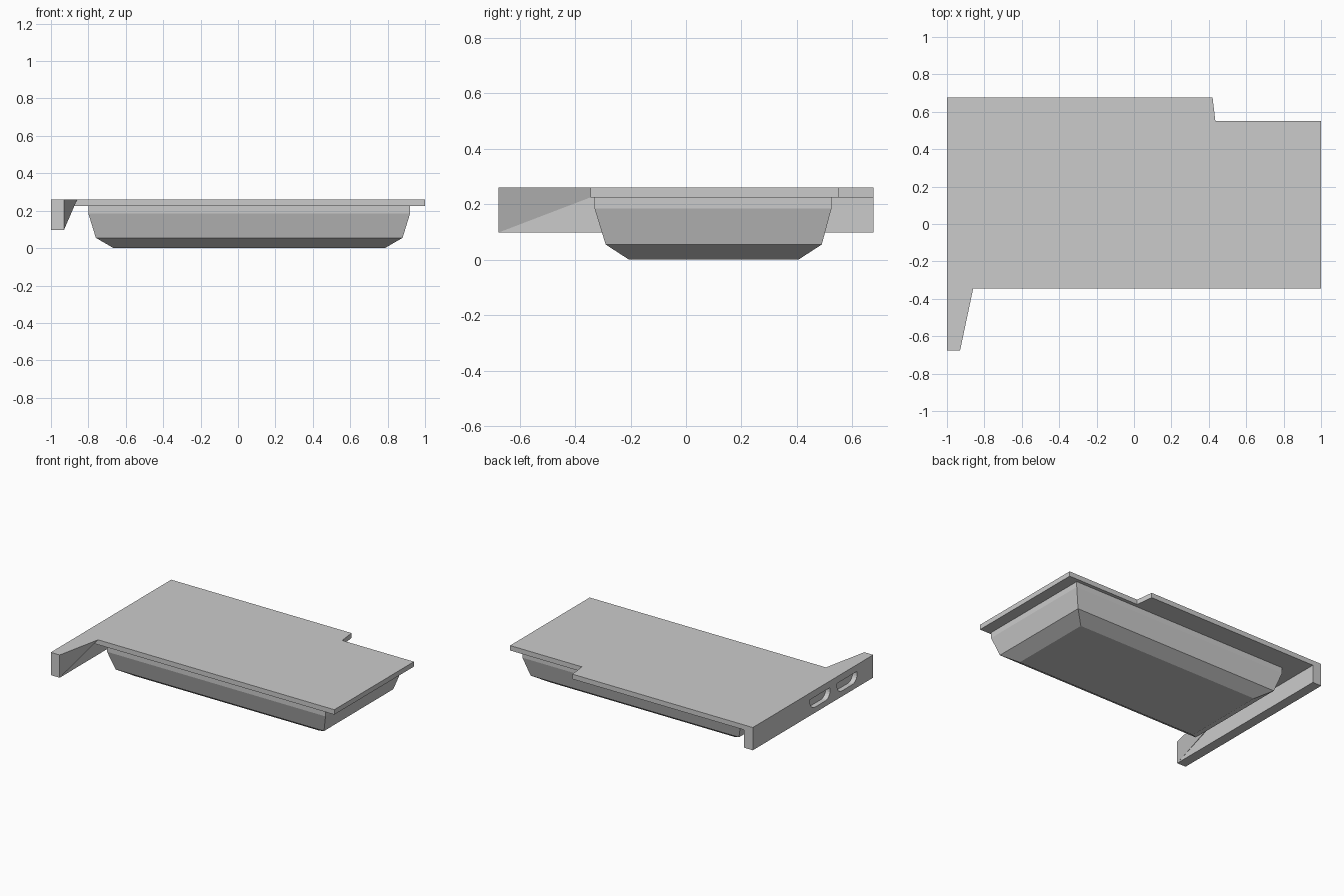
import bpy, bmesh, math

if "Cube" in bpy.data.objects:
    bpy.data.objects.remove(bpy.data.objects["Cube"])


def loft(name, rings, cap_first=True, cap_last=True):
    """Skin equal-length closed rings of points into one mesh object."""
    bm = bmesh.new()
    vs = [[bm.verts.new(p) for p in ring] for ring in rings]
    n = len(rings[0])
    for a, b in zip(vs, vs[1:]):
        for i in range(n):
            j = (i + 1) % n
            bm.faces.new((a[i], a[j], b[j], b[i]))
    if cap_first:
        bm.faces.new(vs[0][::-1])
    if cap_last:
        bm.faces.new(vs[-1])
    bmesh.ops.recalc_face_normals(bm, faces=bm.faces)
    mesh = bpy.data.meshes.new(name)
    bm.to_mesh(mesh)
    bm.free()
    ob = bpy.data.objects.new(name, mesh)
    bpy.context.collection.objects.link(ob)
    return ob


def rect(x0, x1, y0, y1, z):
    return [(x0, y0, z), (x1, y0, z), (x1, y1, z), (x0, y1, z)]


TOP, UNDER, LOW, INNER = 0.26, 0.225, 0.098, -0.93

# Cover plate with the stepped back edge
back = [(1, -0.345), (1, 0.55), (0.435, 0.55), (0.42, 0.677), (INNER, 0.677)]
upper = [(INNER, -0.345), (-0.86, -0.345)] + back
lower = [(INNER, -0.345), (-0.925, -0.345)] + back
loft("cover_plate", [[(x, y, UNDER) for x, y in lower],
                     [(x, y, TOP) for x, y in upper]])

# Tapered bracket joining the plate to the end of the flange
tip = (INNER, -0.677)
loft("bracket", [[(*tip, LOW), (-0.925, -0.345, UNDER), (INNER, -0.345, UNDER)],
                 [(*tip, TOP), (-0.86, -0.345, TOP), (INNER, -0.345, TOP)]])

# Tub below the plate, from the floor up to the straight rim
loft("tub", [rect(-0.665, 0.785, -0.205, 0.405, 0.0),
             rect(-0.76, 0.88, -0.29, 0.49, 0.055),
             rect(-0.80, 0.92, -0.33, 0.525, 0.185),
             rect(-0.80, 0.92, -0.33, 0.525, UNDER)], cap_last=False)

# End flange
flange = loft("end_flange", [rect(-1, INNER, -0.677, 0.677, LOW),
                             rect(-1, INNER, -0.677, 0.677, TOP)])

# Two socket recesses with rounded lower corners
for k, yc in enumerate((-0.08, -0.383)):
    half, top, bottom, r = 0.113, 0.212, 0.138, 0.055
    prof = [(yc + half, top), (yc - half, top)]
    for side, start in ((-1, math.pi), (1, 1.5 * math.pi)):
        for i in range(7):
            a = start + i * math.pi / 12
            prof.append((yc + side * (half - r) + r * math.cos(a),
                         bottom + r + r * math.sin(a)))
    cutter = loft(f"socket_cutter_{k}", [[(x, y, z) for y, z in prof]
                                         for x in (-1.05, -0.965)])
    cutter.hide_render = True
    cutter.hide_set(True)
    mod = flange.modifiers.new("socket", "BOOLEAN")
    mod.operation = "DIFFERENCE"
    mod.solver = "EXACT"
    mod.object = cutter
